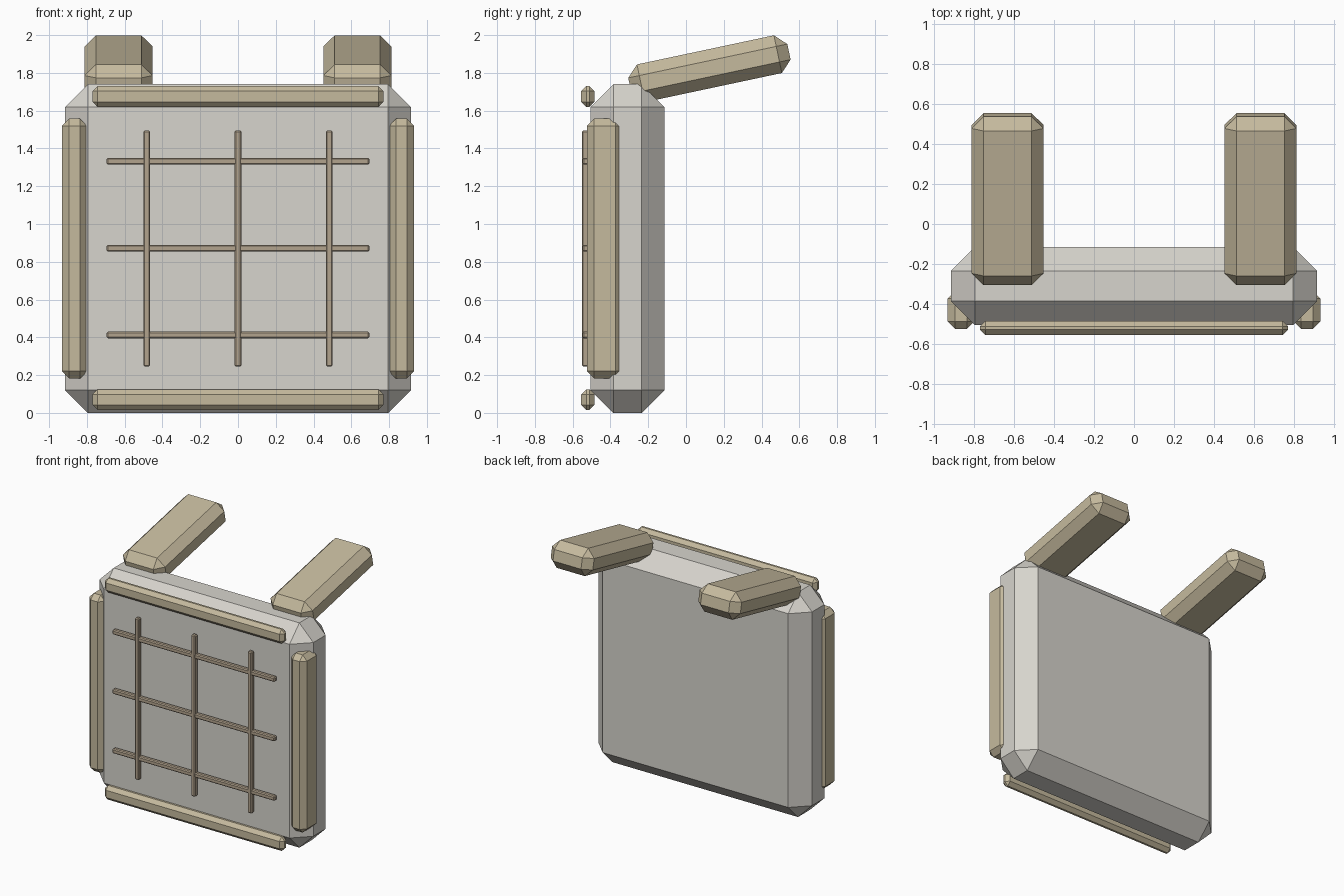
import bpy, bmesh, math
from mathutils import Matrix

if "Cube" in bpy.data.objects:
    bpy.data.objects.remove(bpy.data.objects["Cube"])


def material(name, color):
    m = bpy.data.materials.new(name)
    m.diffuse_color = (*color, 1)
    m.use_nodes = True
    m.node_tree.nodes["Principled BSDF"].inputs["Base Color"].default_value = m.diffuse_color
    return m


SHELL = material("pale_shell", (0.68, 0.66, 0.61))
PAD = material("tan_pad", (0.56, 0.49, 0.34))
BAR = material("brown_bar", (0.45, 0.37, 0.27))


def box(name, center, size, chamfer, mat, tilt=0):
    """Chamfered box, optionally tilted about x."""
    bm = bmesh.new()
    bmesh.ops.create_cube(bm, size=1)
    bmesh.ops.scale(bm, vec=size, verts=bm.verts)
    bmesh.ops.bevel(bm, geom=bm.edges[:], offset=chamfer, segments=1,
                    profile=0.5, affect='EDGES')
    bmesh.ops.transform(bm, verts=bm.verts, matrix=Matrix.Translation(center)
                        @ Matrix.Rotation(math.radians(tilt), 4, 'X'))
    mesh = bpy.data.meshes.new(name)
    bm.to_mesh(mesh)
    bm.free()
    mesh.materials.append(mat)
    ob = bpy.data.objects.new(name, mesh)
    bpy.context.collection.objects.link(ob)
    return ob


# Main slab
box("main_slab", (0, -0.31, 0.87), (1.83, 0.39, 1.74), 0.12, SHELL)

# Side pads and tilted top straps
for side, s in (("left", -1), ("right", 1)):
    box(f"{side}_side_pad", (s * 0.865, -0.43, 0.87), (0.135, 0.19, 1.375), 0.038, PAD)
    box(f"{side}_strap", (s * 0.632, 0.124, 1.822), (0.36, 0.861, 0.204), 0.06, PAD, 12)

# Front trim strips
for level, z in (("bottom", 0.07), ("top", 1.675)):
    box(f"{level}_trim", (0, -0.52, z), (1.54, 0.07, 0.11), 0.027, PAD)

# Lattice of thin bars on the front
for i in (-1, 0, 1):
    box(f"vertical_bar_{i + 2}", (i * 0.483, -0.533, 0.87), (0.036, 0.036, 1.25), 0.007, BAR)
    box(f"horizontal_bar_{i + 2}", (0, -0.53, 0.872 + i * 0.46), (1.39, 0.036, 0.036), 0.007, BAR)
